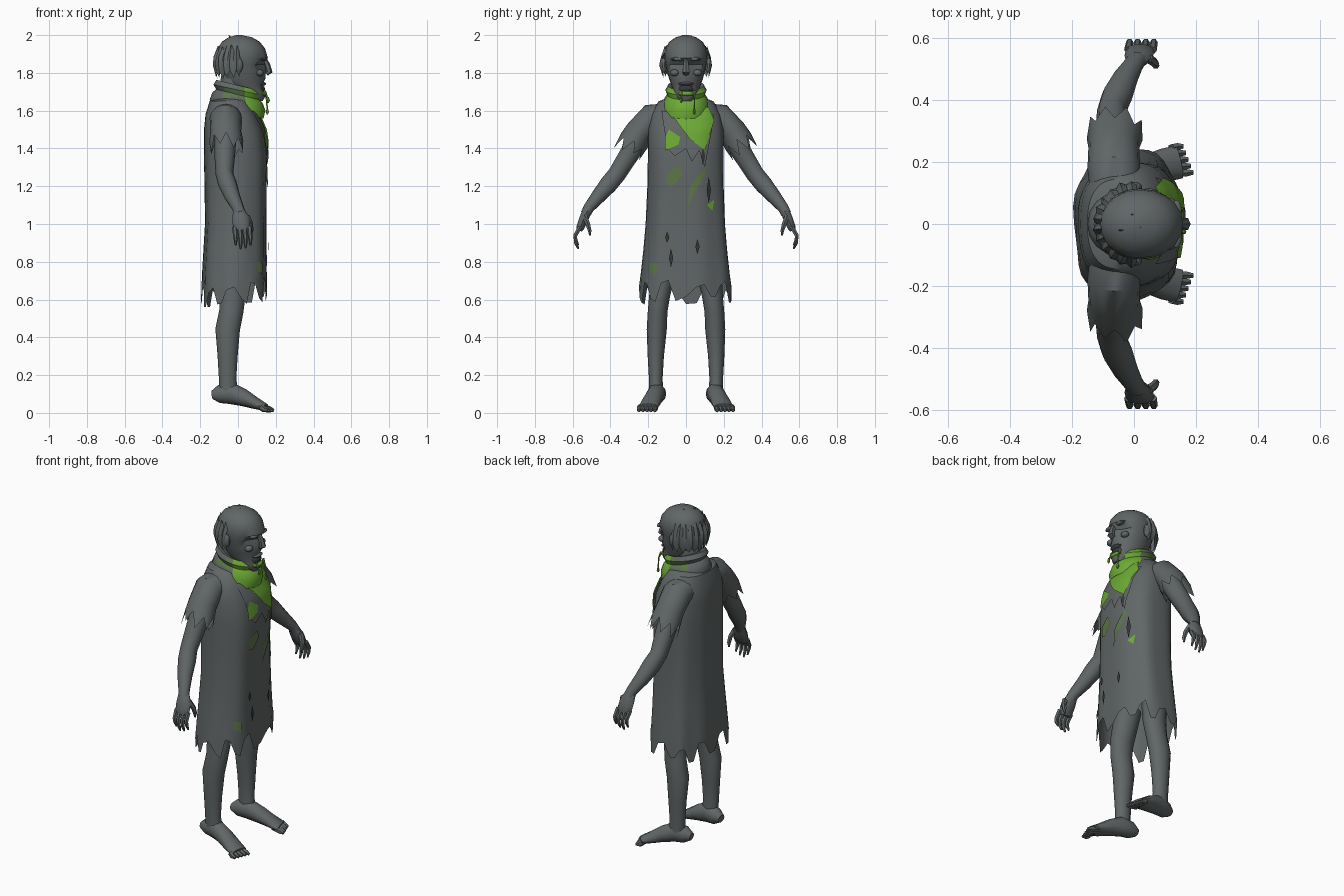
import bpy, bmesh, math, random
from mathutils import Vector
from mathutils.bvhtree import BVHTree

random.seed(4)
cube = bpy.data.objects.get("Cube")
if cube:
    bpy.data.objects.remove(cube)


def material(name, r, g, b):
    m = bpy.data.materials.new(name)
    m.use_nodes = True
    m.diffuse_color = (r, g, b, 1)
    bsdf = next(n for n in m.node_tree.nodes if n.type == "BSDF_PRINCIPLED")
    bsdf.inputs["Base Color"].default_value = (r, g, b, 1)
    return m


GREY = material("ashen grey", .118, .132, .132)
GREEN = material("slime green", .15, .4, .035)
MOSS = material("faded green", .11, .185, .065)
DARK = material("dark hollow", .035, .04, .04)
parts = []


def finish(name, bm, *mats):
    bmesh.ops.recalc_face_normals(bm, faces=bm.faces)
    mesh = bpy.data.meshes.new(name)
    bm.to_mesh(mesh)
    for m in mats or (GREY,):
        mesh.materials.append(m)
    ob = bpy.data.objects.new(name, mesh)
    bpy.context.collection.objects.link(ob)
    parts.append(ob)
    return ob


def loft(rings, start=True, end=True, closed=True):
    """Skin a list of equal rings of points."""
    bm = bmesh.new()
    rows = [[bm.verts.new(p) for p in ring] for ring in rings]
    n = len(rows[0])
    for a, b in zip(rows, rows[1:]):
        for i in range(n if closed else n - 1):
            j = (i + 1) % n
            bm.faces.new((a[i], a[j], b[j], b[i]))
    if start:
        bm.faces.new(rows[0])
    if end:
        bm.faces.new(rows[-1])
    return bm


def level_ring(z, x0, x1, ry, n, power=1.0, tilt=0):
    """Horizontal oval reaching from x0 to x1, first point at the front."""
    pts = []
    for i in range(n):
        a = math.tau * i / n
        c, s = math.cos(a), math.sin(a)
        x = math.copysign(abs(c) ** power, c) * (x1 - x0) / 2 + (x0 + x1) / 2
        pts.append(Vector((x, math.copysign(abs(s) ** power, s) * ry, z - tilt * c)))
    return pts


def tube(name, path, side=1, ref=(1, 0, 0), n=10, jag=0, mat=GREY):
    """Limb along (x, y, z, half size along ref, half size across)."""
    centres = [Vector((x, y * side, z)) for x, y, z, a, b in path]
    rings = []
    for k, c in enumerate(centres):
        t = (centres[min(k + 1, len(path) - 1)] - centres[max(k - 1, 0)]).normalized()
        u = Vector(ref)
        u = (u - t * u.dot(t)).normalized()
        v = t.cross(u)
        a, b = path[k][3:]
        ring = []
        for i in range(n):
            w = math.tau * i / n
            p = c + u * a * math.cos(w) + v * b * math.sin(w)
            if jag and k == len(path) - 1:
                p += t * (jag if i % 2 else -jag) * random.uniform(.4, 1.2)
            ring.append(p)
        rings.append(ring)
    return finish(name, loft(rings, end=not jag), mat)


def ball(name, loc, size, mat=GREY):
    bm = bmesh.new()
    bmesh.ops.create_uvsphere(bm, u_segments=10, v_segments=7, radius=1)
    for v in bm.verts:
        v.co = Vector(loc) + Vector(v.co[i] * size[i] for i in range(3))
    return finish(name, bm, mat)


# Ragged robe with soft folds and a torn hem
N = 40
robe_rows = [(1.67, -.10, .03, .09), (1.65, -.15, .06, .145), (1.58, -.172, .10, .185),
             (1.5, -.18, .135, .2), (1.36, -.18, .155, .2), (1.2, -.175, .15, .202),
             (1.0, -.172, .148, .21), (.86, -.18, .148, .222), (.74, -.187, .15, .235)]
rings = [level_ring(*r, N, .8) for r in robe_rows]
rings.append(level_ring(.64, -.193, .152, .245, N, .8))
for k, ring in enumerate(rings):
    for i, p in enumerate(ring):
        fold = .006 * math.sin(i * math.tau * 7 / N) * min(1, max(0, k - 2) / 4)
        p.x *= 1 + fold * 5
        p.y *= 1 + fold * 3
        if k == len(rings) - 1:
            back = .035 * (1 - math.cos(math.tau * i / N)) / 2
            p.z += (.045 if i % 4 in (1, 2) else -.035) * random.uniform(.5, 1.5) - back
            p.z = max(p.z, .545)
robe_bm = loft(rings, end=False)
bmesh.ops.recalc_face_normals(robe_bm, faces=robe_bm.faces)
robe_tree = BVHTree.FromBMesh(robe_bm)
finish("robe", robe_bm)


# Thin cloth plates laid over the robe front
def patch(name, outline, mat, lift=.006):
    bm = bmesh.new()
    face = bm.faces.new([bm.verts.new((0, y, z)) for y, z in outline])
    bmesh.ops.triangulate(bm, faces=[face])
    for axis, offset in ((1, -.2), (2, .7)):
        for i in range(46):
            co, no = [0, 0, 0], [0, 0, 0]
            co[axis], no[axis] = offset + i * .022, 1
            geom = bm.verts[:] + bm.edges[:] + bm.faces[:]
            bmesh.ops.bisect_plane(bm, geom=geom, plane_co=co, plane_no=no)
    for v in bm.verts:
        hit = robe_tree.ray_cast(Vector((1, v.co.y, v.co.z)), Vector((-1, 0, 0)))[0]
        v.co.x = (hit.x if hit else .1) + lift
    return finish(name, bm, mat)


patch("torn_bib", [(-.13, 1.6), (.15, 1.58), (.13, 1.46), (.1, 1.3), (.07, 1.39), (.03, 1.33),
                   (0, 1.4), (-.06, 1.36), (-.1, 1.4)], GREY, .01)
patch("slimed_scarf", [(-.1, 1.62), (.12, 1.62), (.15, 1.55), (.1, 1.39), (.06, 1.42),
                       (.02, 1.45), (-.04, 1.53)], GREEN, .018)
patch("slime_stain", [(-.11, 1.46), (-.09, 1.5), (-.03, 1.46), (-.04, 1.42), (-.11, 1.39)], GREEN, .015)
patch("left_streak", [(.1, 1.3), (.11, 1.27), (.04, 1.16), (.01, 1.09), (.02, 1.2)], MOSS)
patch("right_streak", [(-.1, 1.27), (-.04, 1.31), (-.02, 1.26), (-.07, 1.2), (-.1, 1.21)], MOSS)
patch("pocket_stain", [(.11, 1.1), (.15, 1.13), (.14, 1.07)], GREEN)
patch("low_stain", [(-.19, .8), (-.15, .79), (-.16, .73), (-.19, .75)], MOSS)
for i, (y, z, h) in enumerate([(-.1, .93, .03), (.12, 1.18, .07), (-.08, .82, .05),
                               (.06, .88, .04), (.09, 1.36, .05)]):
    patch(f"robe_tear_{i}", [(y, z + h), (y + .012, z), (y, z - h), (y - .01, z)], DARK, .012)

# Rolled cowl collar, slimed at the front
collar_rows = [(1.585, -.14, .135, .135), (1.63, -.15, .145, .125), (1.67, -.135, .13, .112),
               (1.685, -.115, .115, .1), (1.71, -.13, .125, .11), (1.735, -.115, .11, .095),
               (1.725, -.08, .08, .07)]
bm = loft([level_ring(*r, 20, 1, .028) for r in collar_rows], False, False)
for f in bm.faces:
    c = f.calc_center_median()
    if c.x > .035:
        f.material_index = 1
    elif abs(c.x + .03) < .05 and 1.66 < c.z < 1.72:
        f.material_index = 2
finish("collar", bm, GREY, GREEN, MOSS)
tube("neck", [(-.04, 0, 1.6, .08, .075), (-.01, 0, 1.8, .075, .07)])

# Head with sunken eye sockets
head_rows = [(1.65, .08, .13, .03), (1.675, .03, .145, .052), (1.70, -.02, .142, .066),
             (1.735, -.06, .13, .078), (1.77, -.08, .145, .09), (1.81, -.095, .148, .1),
             (1.845, -.108, .147, .108), (1.88, -.115, .158, .114), (1.93, -.108, .143, .11),
             (1.965, -.085, .115, .088), (1.988, -.05, .075, .055), (2.0, -.01, .02, .015)]
rings = [level_ring(*r, 20) for r in head_rows]
for i in (1, 2, 18, 19):
    rings[6][i].x -= .026
    rings[5][i].x -= .012
finish("head", loft(rings))
tube("nose", [(.14, 0, 1.875, .012, .012), (.155, 0, 1.84, .016, .015),
              (.165, 0, 1.805, .018, .022), (.15, 0, 1.795, .012, .015)], n=6)
ball("mouth", (.125, 0, 1.715), (.018, .04, .022), DARK)
ball("lower_lip_slime", (.132, 0, 1.69), (.022, .043, .014), GREEN)
ball("upper_lip", (.13, 0, 1.742), (.02, .042, .01))
for i, (y, x, low) in enumerate([(.045, .145, 1.58), (-.025, .15, 1.64)]):
    tube(f"slime_drip_{i}", [(x - .01, y, 1.705, .008, .009), (x + .005, y, 1.67, .004, .004),
                             (x + .01, y, low + .03, .004, .004), (x + .01, y, low + .012, .009, .009),
                             (x + .01, y, low, .003, .003)], n=6, mat=GREEN)

# Hair fringe round the back of the head, with ragged tufts
steps = 25
rows = []
for z, grow in ((1.93, -.002), (1.885, .016), (1.84, .022), (1.79, .012)):
    row = []
    for i in range(steps):
        a = math.radians(88 + 184 * i / (steps - 1))
        spike = (1 if i % 2 else -1) * random.uniform(.3, 1)
        r = grow + (.008 * spike if z < 1.9 else 0)
        dz = .025 * spike if z < 1.8 or z > 1.9 else 0
        row.append(((.113 + r) * math.cos(a) + .005, (.113 + r) * math.sin(a), z + dz))
    rows.append(row)
finish("hair_fringe", loft(rows, False, False, False))
for i, (x, y) in enumerate([(.01, .03), (-.03, -.02), (.04, -.01)]):
    tube(f"crown_tuft_{i}", [(x, y, 1.975, .012, .006), (x - .02, y, 2.0, .001, .001)], n=4)

# Paired parts
for label, s in (("left", 1), ("right", -1)):
    ball(f"{label}_ear", (.005, s * .118, 1.84), (.022, .018, .04))
    ball(f"{label}_brow", (.136, s * .042, 1.873), (.018, .036, .011))
    ball(f"{label}_cheek", (.115, s * .06, 1.8), (.022, .025, .018))
    tube(f"{label}_sleeve", [(-.06, .09, 1.57, .08, .07), (-.065, .18, 1.56, .085, .078),
                             (-.065, .245, 1.49, .082, .075), (-.06, .295, 1.405, .09, .08)],
         s, n=16, jag=.04)
    tube(f"{label}_arm", [(-.065, .22, 1.5, .06, .06), (-.07, .3, 1.37, .055, .055),
                          (-.072, .365, 1.265, .047, .05), (-.055, .41, 1.21, .05, .05),
                          (-.03, .465, 1.145, .042, .04), (0, .515, 1.085, .032, .03),
                          (.01, .53, 1.055, .032, .028)], s)
    tube(f"{label}_palm", [(.003, .52, 1.075, .03, .025), (.015, .54, 1.03, .046, .026),
                           (.02, .56, .98, .046, .022), (.02, .565, .965, .038, .015)], s)
    for i in range(4):
        x, drop = -.018 + i * .026, (.02, 0, .005, .02)[i]
        tube(f"{label}_finger_{i}", [(x, .56, .985, .014, .013), (x + .004, .586, .94, .012, .012),
                                     (x + .006, .584, .9 + drop, .011, .01),
                                     (x + .006, .57, .868 + drop, .005, .005)], s, n=6)
    tube(f"{label}_thumb", [(.045, .535, 1.04, .018, .015), (.066, .52, 1.0, .014, .014),
                            (.07, .51, .965, .012, .011), (.068, .508, .94, .005, .005)], s, n=6)
    tube(f"{label}_leg", [(-.05, .11, .82, .075, .075), (-.03, .14, .62, .07, .055),
                          (-.035, .15, .54, .064, .052), (-.055, .155, .44, .065, .053),
                          (-.055, .16, .3, .053, .043), (-.055, .16, .18, .046, .036),
                          (-.05, .158, .11, .05, .038)], s, n=12)
    tube(f"{label}_foot", [(-.137, .142, .095, .022, .025), (-.1, .146, .1, .048, .042),
                           (-.04, .155, .105, .058, .046), (.03, .17, .08, .046, .048),
                           (.1, .19, .048, .03, .054), (.145, .2, .03, .02, .054)],
         s, (0, 0, 1), 12)
    for i in range(5):
        y, reach = .16 + i * .021, .19 - i * .008
        tube(f"{label}_toe_{i}", [(.12, y, .032, .018, .014), (reach - .02, y + .005, .018, .016, .013),
                                  (reach, y + .006, .012, .008, .008)], s, (0, 0, 1), 6)

# Smooth shading with crisp creases
bpy.ops.object.select_all(action="DESELECT")
for ob in parts:
    ob.select_set(True)
bpy.context.view_layer.objects.active = parts[0]
bpy.ops.object.shade_smooth_by_angle(angle=math.radians(40))
